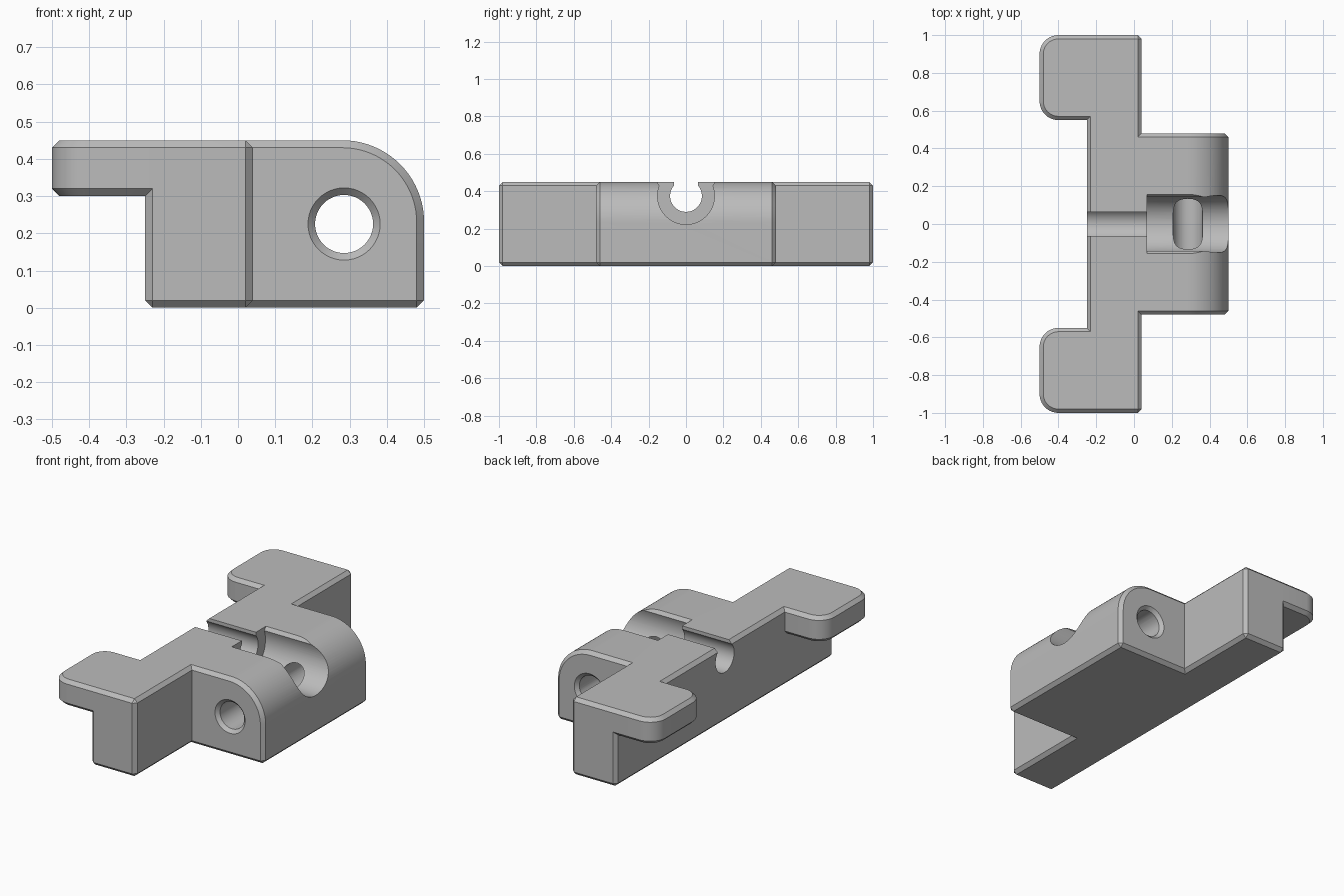
import bpy
import bmesh
from math import sin, cos, pi, radians, sqrt
from mathutils import Vector

CHAMFER = 0.02
AXLE = (0.285, 0.225)     # x, z of the cross hole
GROOVE_Z = 0.375          # height of the channel axis

cube = bpy.data.objects.get("Cube")
if cube:
    bpy.data.objects.remove(cube, do_unlink=True)

grey = bpy.data.materials.new("plain grey")
grey.use_nodes = True
colour = (0.5, 0.5, 0.5, 1)
grey.diffuse_color = colour
grey.node_tree.nodes["Principled BSDF"].inputs["Base Color"].default_value = colour


def arc(cx, cy, r, start, end, steps):
    angles = [radians(start + (end - start) * i / steps) for i in range(steps + 1)]
    return [(cx + r * cos(a), cy + r * sin(a)) for a in angles]


def prism(name, profile, axis, low, high, chamfer=0.0):
    """Extrude a 2D profile along an axis and chamfer its sharp edges."""
    place = {"x": lambda u, v, w: (w, u, v),
             "y": lambda u, v, w: (u, w, v),
             "z": lambda u, v, w: (u, v, w)}[axis]
    bm = bmesh.new()
    face = bm.faces.new([bm.verts.new(place(u, v, low)) for u, v in profile])
    extruded = bmesh.ops.extrude_face_region(bm, geom=[face])["geom"]
    bmesh.ops.translate(bm, vec=Vector(place(0, 0, high - low)),
                        verts=[g for g in extruded if isinstance(g, bmesh.types.BMVert)])
    bmesh.ops.recalc_face_normals(bm, faces=bm.faces)
    if chamfer:
        sharp = [e for e in bm.edges if e.calc_face_angle(0) > radians(40)]
        bmesh.ops.bevel(bm, geom=sharp, offset=chamfer, segments=1,
                        profile=0.5, affect="EDGES")
        bmesh.ops.recalc_face_normals(bm, faces=bm.faces)
    return add_object(name, bm)


def add_object(name, bm):
    mesh = bpy.data.meshes.new(name)
    bm.to_mesh(mesh)
    bm.free()
    mesh.materials.append(grey)
    obj = bpy.data.objects.new(name, mesh)
    bpy.context.collection.objects.link(obj)
    return obj


def countersink(name, side):
    """Cone that widens the mouth of the cross hole."""
    bm = bmesh.new()
    bmesh.ops.create_cone(bm, cap_ends=True, segments=48, radius1=0.117,
                          radius2=0.077, depth=0.04)
    obj = add_object(name, bm)
    obj.location = (AXLE[0], side * 0.48, AXLE[1])
    obj.rotation_euler.x = -side * -pi / 2
    return obj


def channel(name, r, low, high, flare):
    """Round channel, open at the top."""
    neck = 0.43 - GROOVE_Z
    half = sqrt(r * r - neck * neck)
    start = 180 - math_degrees(neck / r)
    profile = arc(0, GROOVE_Z, r, start, 540 - start, 48)
    profile += [(half + flare, 0.5), (-half - flare, 0.5)]
    return prism(name, profile, "x", low, high)


def math_degrees(ratio):
    from math import asin, degrees
    return degrees(asin(ratio))


def combine(target, tool, operation):
    mod = target.modifiers.new(operation.lower(), "BOOLEAN")
    mod.operation = operation
    mod.solver = "EXACT"
    mod.object = tool
    bpy.context.view_layer.update()
    bpy.context.view_layer.objects.active = target
    bpy.ops.object.modifier_apply(modifier=mod.name)
    bpy.data.objects.remove(tool, do_unlink=True)


# Long wall running front to back
body = prism("bracket_body", [(-0.25, -1), (0.04, -1), (0.04, 1), (-0.25, 1)],
             "z", 0, 0.45, CHAMFER)

# Hinge block with a rounded upper edge
block = [(-0.2, 0), (0.5, 0)] + arc(0.28, 0.23, 0.22, 0, 90, 20) + [(-0.2, 0.45)]
combine(body, prism("hinge_block", block, "y", -0.48, 0.48, CHAMFER), "UNION")

# Two overhanging tabs with rounded outer corners
for side in (-1, 1):
    outline = [(0, 0.55), (0, 1)] + arc(-0.4, 0.9, 0.1, 90, 180, 10)
    outline += arc(-0.4, 0.65, 0.1, 180, 270, 10)
    outline = [(x, side * y) for x, y in outline]
    combine(body, prism("end_tab", outline, "z", 0.3, 0.45, CHAMFER), "UNION")

# Stepped channel across the top
combine(body, channel("narrow_channel", 0.085, -0.4, 0.1, 0), "DIFFERENCE")
combine(body, channel("wide_channel", 0.152, 0.07, 0.6, 0.053), "DIFFERENCE")

# Cross hole with countersunk mouths
hole = arc(AXLE[0], AXLE[1], 0.078, 0, 352.5, 47)
combine(body, prism("cross_hole", hole, "y", -0.7, 0.7), "DIFFERENCE")
for side in (-1, 1):
    combine(body, countersink("hole_mouth", side), "DIFFERENCE")

bpy.ops.object.select_all(action="DESELECT")
body.select_set(True)
bpy.context.view_layer.objects.active = body
bpy.ops.object.shade_smooth_by_angle(angle=radians(30))
